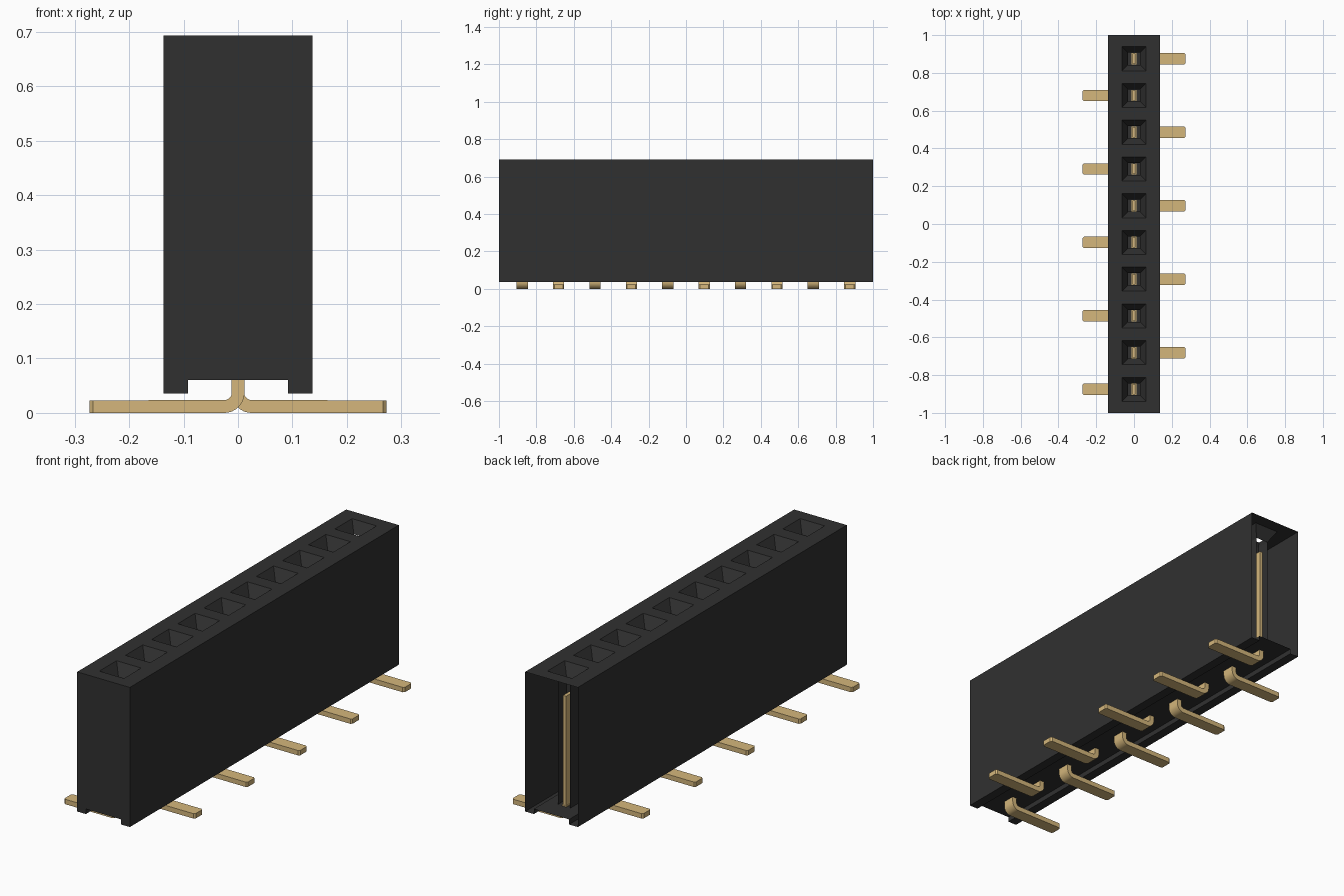
import bpy, bmesh, math

if "Cube" in bpy.data.objects:
    bpy.data.objects.remove(bpy.data.objects["Cube"], do_unlink=True)

COUNT, PITCH, FIRST_Y = 10, 0.1945, 0.875
HALF_X, TOP, FLOOR = 0.137, 0.693, 0.06


def material(name, rgb):
    m = bpy.data.materials.new(name)
    m.use_nodes = True
    m.diffuse_color = (*rgb, 1)
    m.node_tree.nodes["Principled BSDF"].inputs["Base Color"].default_value = (*rgb, 1)
    return m


black = material("black plastic", (0.030, 0.030, 0.030))
gold = material("gold metal", (0.66, 0.47, 0.20))


def add_object(name, bm, mat):
    mesh = bpy.data.meshes.new(name)
    bm.to_mesh(mesh)
    bm.free()
    mesh.materials.append(mat)
    ob = bpy.data.objects.new(name, mesh)
    bpy.context.collection.objects.link(ob)
    return ob


def bridge(bm, a, b, skip=()):
    """Join two equal closed loops with quads, leaving out the listed sides."""
    n = len(a)
    for i in range(n):
        if i not in skip:
            j = (i + 1) % n
            bm.faces.new((a[i], a[j], b[j], b[i]))


centres = [FIRST_Y - PITCH * i for i in range(COUNT)]

# Housing: stepped section along y, open at the back end
bm = bmesh.new()
section = [(-HALF_X, TOP), (HALF_X, TOP), (HALF_X, 0.036), (0.092, 0.036),
           (0.092, FLOOR), (-0.092, FLOOR), (-0.092, 0.036), (-HALF_X, 0.036)]
bounds = [1.0] + [(a + b) / 2 for a, b in zip(centres, centres[1:])] + [-1.0]
loops = [[bm.verts.new((x, y, z)) for x, z in section] for y in bounds]
for a, b in zip(loops, loops[1:]):
    bridge(bm, a, b, skip=(0,))
bm.faces.new(loops[-1])

# Socket openings: top rim, funnel and square well in each cell
for i, cy in enumerate(centres):
    rings = [[loops[i][0], loops[i][1], loops[i + 1][1], loops[i + 1][0]]]
    for r, z in ((0.064, TOP), (0.032, 0.64), (0.032, FLOOR + 0.001)):
        rings.append([bm.verts.new((x * r, cy + y * r, z))
                      for x, y in ((-1, 1), (1, 1), (1, -1), (-1, -1))])
    for k in range(3):
        # the well nearest the open end has no back wall
        bridge(bm, rings[k], rings[k + 1], skip=(0,) if i == 0 and k == 2 else ())
bmesh.ops.recalc_face_normals(bm, faces=bm.faces)
bm.normal_update()
if max(bm.faces, key=lambda f: f.calc_center_median().z).normal.z < 0:
    bmesh.ops.reverse_faces(bm, faces=bm.faces)
add_object("housing", bm, black)


def arc(r, a0, a1, n=8):
    """Points of the bend around its centre, in degrees."""
    return [(0.025 + r * math.cos(math.radians(a0 + (a1 - a0) * i / n)),
             0.037 + r * math.sin(math.radians(a0 + (a1 - a0) * i / n)))
            for i in range(n + 1)]


# Contact pins: bent foot, alternating sides, with an upright blade in the well
outline = ([(-0.012, 0.065)] + arc(0.037, 180, 270) + [(0.273, 0), (0.273, 0.023)]
           + arc(0.0135, 270, 180) + [(0.012, 0.065)])
for i, cy in enumerate(centres):
    side = 1 if i % 2 == 0 else -1
    bm = bmesh.new()
    ends = [[bm.verts.new((side * x, cy + y, z)) for x, z in outline]
            for y in (-0.03, 0.03)]
    bridge(bm, *ends)
    for loop in ends:
        bm.faces.new(loop)
    # chamfered foot tip
    tip = [e for e in bm.edges if all(abs(v.co.x) > 0.272 for v in e.verts)
           and abs(e.verts[0].co.y - e.verts[1].co.y) < 0.001]
    bmesh.ops.bevel(bm, geom=tip, offset=0.007, segments=1, affect='EDGES')
    # blade
    blade = bmesh.ops.create_cube(bm, size=1)["verts"]
    bmesh.ops.scale(bm, vec=(0.016, 0.056, 0.52), verts=blade)
    bmesh.ops.translate(bm, vec=(0, cy, 0.32), verts=blade)
    bmesh.ops.recalc_face_normals(bm, faces=bm.faces)
    pin = add_object(f"contact_pin_{i + 1}", bm, gold)
    bpy.ops.object.select_all(action='DESELECT')
    pin.select_set(True)
    bpy.context.view_layer.objects.active = pin
    bpy.ops.object.shade_smooth_by_angle(angle=math.radians(30))
